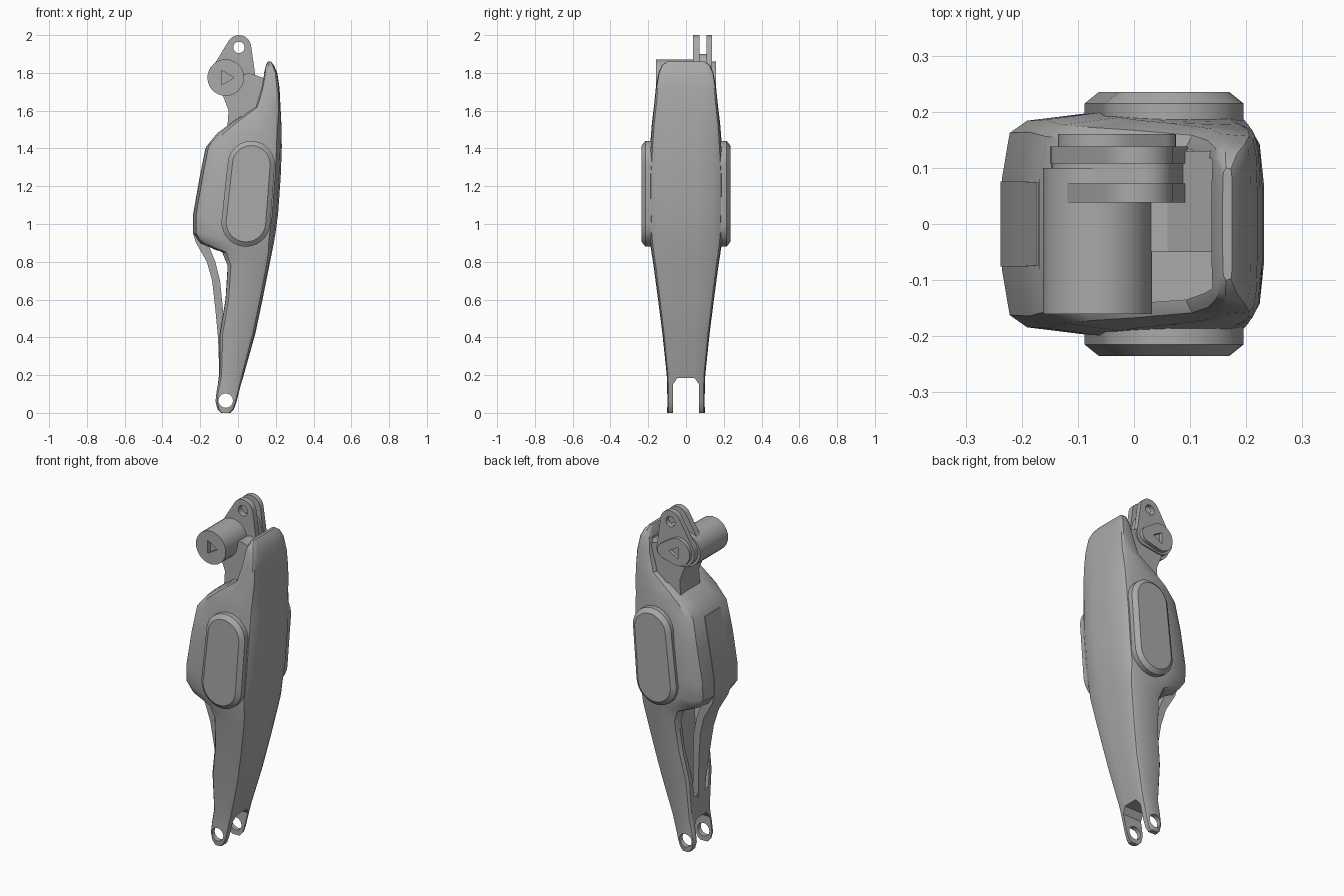
import bpy, bmesh, math
from mathutils import Vector
from mathutils.geometry import convex_hull_2d

cube = bpy.data.objects.get("Cube")
if cube:
    bpy.data.objects.remove(cube, do_unlink=True)

grey = bpy.data.materials.new("plain_grey")
grey.use_nodes = True
tone = (0.4, 0.4, 0.4, 1)
grey.diffuse_color = tone
grey.node_tree.nodes["Principled BSDF"].inputs["Base Color"].default_value = tone

# half cross-sections: (back-to-front fraction, half-width fraction)
SHELL = [(0, .42), (.03, .82), (.1, .93), (.35, 1), (.85, .98), (.93, .93), (.98, .75), (1, .35)]
BOX = [(0, 1), (1, 1)]


def from_rings(name, rings):
    """Skin a stack of equal rings and close both ends."""
    bm = bmesh.new()
    loops = [[bm.verts.new(p) for p in ring] for ring in rings]
    for a, b in zip(loops, loops[1:]):
        for i in range(len(a)):
            j = (i + 1) % len(a)
            bm.faces.new((a[i], a[j], b[j], b[i]))
    bm.faces.new(loops[0])
    bm.faces.new(loops[-1])
    bmesh.ops.recalc_face_normals(bm, faces=bm.faces)
    mesh = bpy.data.meshes.new(name)
    bm.to_mesh(mesh)
    bm.free()
    mesh.materials.append(grey)
    ob = bpy.data.objects.new(name, mesh)
    bpy.context.collection.objects.link(ob)
    return ob


def loft(name, stations, half):
    """Stations are (z, back x, front x, half width)."""
    rings = []
    for z, back, front, w in stations:
        side = [(back + t * (front - back), s * w, z) for t, s in half]
        rings.append(side + [(x, -y, z) for x, y, z in reversed(side)])
    return from_rings(name, rings)


def hull(*circles, steps=28):
    """Outline wrapped around circles (x, z, radius)."""
    pts = [Vector((x + r * math.cos(k * math.tau / steps), z + r * math.sin(k * math.tau / steps)))
           for x, z, r in circles for k in range(steps)]
    return [pts[i] for i in convex_hull_2d(pts)]


def prism(name, outline, *ys):
    return from_rings(name, [[(p[0], y, p[1]) for p in outline] for y in ys])


def activate(ob):
    bpy.ops.object.select_all(action='DESELECT')
    ob.select_set(True)
    bpy.context.view_layer.objects.active = ob


def cut(ob, cutter):
    mod = ob.modifiers.new("cut", 'BOOLEAN')
    mod.operation = 'DIFFERENCE'
    mod.solver = 'EXACT'
    mod.object = cutter
    activate(ob)
    bpy.ops.object.modifier_apply(modifier=mod.name)
    bpy.data.objects.remove(cutter, do_unlink=True)


# main shell: forked foot, narrow shin, deep calf and tall front plate
shell = loft("leg_shell", [
    (0, -.09, -.04, .1), (.02, -.11, -.02, .1), (.06, -.122, -.005, .1),
    (.12, -.115, .01, .1), (.2, -.1, .03, .102), (.42, -.1, .092, .125),
    (.6, -.07, .13, .148), (.78, -.06, .166, .172), (.85, -.09, .18, .183),
    (.9, -.2, .19, .19), (.95, -.235, .198, .195), (1.05, -.235, .212, .198),
    (1.25, -.2, .226, .2), (1.41, -.168, .232, .19), (1.48, -.11, .23, .185),
    (1.54, -.03, .229, .18), (1.62, .09, .225, .17), (1.72, .122, .22, .16),
    (1.8, .138, .208, .145), (1.84, .148, .19, .128), (1.86, .158, .175, .1)], SHELL)
cut(shell, loft("fork_gap", [(-.1, -.4, .3, .07), (.15, -.4, .3, .07), (.185, -.4, .3, .045)], BOX))
cut(shell, loft("shin_channel", [(.32, -.4, -.04, .065), (.86, -.4, .05, .135)], BOX))
cut(shell, loft("plate_hollow", [(1.57, -.2, .17, .14), (1.8, -.2, .175, .115)], BOX))
cut(shell, prism("ankle_hole", hull((-.065, .065, .038)), -.2, .2))

# rear spine: calf panel running down into a tapering strut
spine = loft("rear_spine", [
    (.24, -.1, -.06, .025), (.4, -.106, -.07, .036), (.55, -.12, -.08, .05),
    (.7, -.137, -.095, .063), (.8, -.165, -.12, .07), (.9, -.222, -.16, .075),
    (.95, -.238, -.18, .076), (1.05, -.238, -.18, .076), (1.25, -.203, -.15, .076),
    (1.4, -.173, -.12, .074)], BOX)

# oval side pads with bevelled rims
parts = [shell, spine]
for side, label in ((1, "back"), (-1, "front")):
    rings = []
    for y, inset in ((.15, 0), (.215, 0), (.235, .025)):
        rim = hull((.07, 1.315, .125 - inset), (.042, 1.01, .13 - inset))
        rings.append([(p.x, side * y, p.y) for p in rim])
    parts.append(from_rings(label + "_side_pad", rings))

# neck linking calf, front plate and knuckle
parts.append(prism("neck", [(-.06, 1.46), (.12, 1.5), (.14, 1.6), (.18, 1.76), (.13, 1.775),
                            (.06, 1.8), (-.1, 1.76), (-.08, 1.68), (-.05, 1.6)], -.05, .13))

# pivot barrel with a socket in its end
barrel = prism("pivot_barrel", hull((-.065, 1.775, .097)), -.16, .1)
cut(barrel, prism("barrel_socket", hull((-.065, 1.775, .045), steps=3), -.2, -.13))
parts.append(barrel)

# knuckle: two eyelet plates with a filler block between them
lug = hull((.005, 1.935, .065), (-.06, 1.78, .09), (.04, 1.76, .055))
for label, near, far in (("inner", .038, .072), ("outer", .108, .138)):
    plate = prism(label + "_knuckle_plate", lug, near, far)
    cut(plate, prism("eyelet", hull((.005, 1.935, .03)), 0, .3))
    parts.append(plate)
parts.append(prism("knuckle_core", hull((-.06, 1.78, .088), (.02, 1.85, .05), (.04, 1.76, .053)), .06, .12))
boss = prism("knuckle_boss", hull((-.055, 1.78, .08), (.03, 1.765, .045)), .12, .16)
cut(boss, prism("boss_socket", hull((-.04, 1.775, .04), steps=3), .14, .2))
parts.append(boss)

for ob in parts:
    activate(ob)
    bpy.ops.object.shade_smooth_by_angle(angle=math.radians(32))
